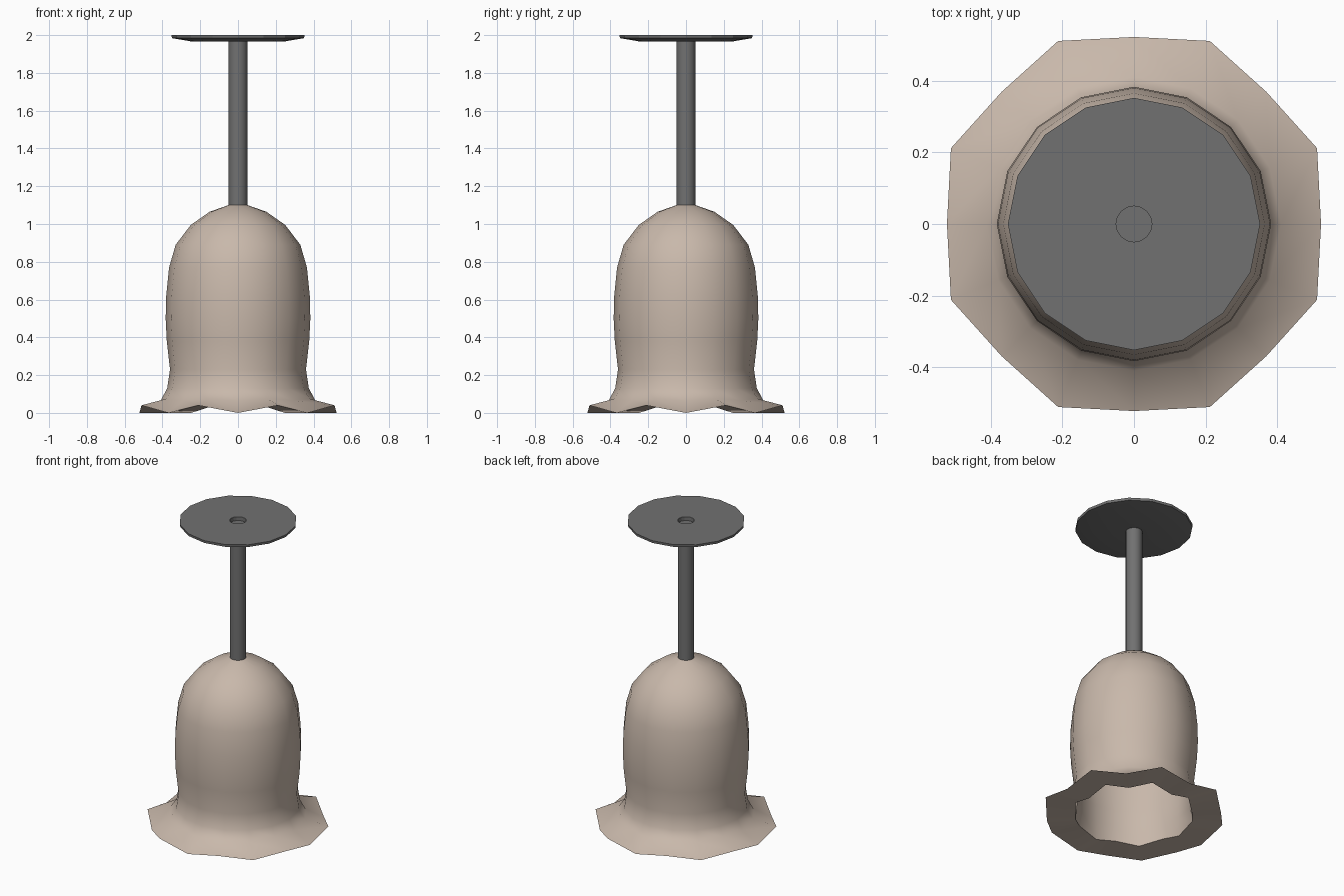
import bpy, bmesh, math

if "Cube" in bpy.data.objects:
    bpy.data.objects.remove(bpy.data.objects["Cube"])

SIDES = 16


def material(name, color):
    m = bpy.data.materials.new(name)
    m.diffuse_color = (*color, 1)
    m.use_nodes = True
    m.node_tree.nodes["Principled BSDF"].inputs["Base Color"].default_value = m.diffuse_color
    return m


def lathe(name, profile, mat, sharp_angle, cap_start=False, cap_end=False):
    """Spin a profile; each point is (r, z) or (r, z, r_odd, z_odd) for wavy rings."""
    bm = bmesh.new()
    rings = []
    for p in profile:
        even, odd = p[:2], (p[2:] or p[:2])
        ring = []
        for i in range(SIDES):
            r, z = odd if i % 2 else even
            a = math.tau * i / SIDES
            ring.append(bm.verts.new((r * math.cos(a), r * math.sin(a), z)))
        rings.append(ring)
    for a, b in zip(rings, rings[1:]):
        for i in range(SIDES):
            j = (i + 1) % SIDES
            bm.faces.new((a[i], a[j], b[j], b[i]))
    if cap_start:
        bm.faces.new(rings[0])
    if cap_end:
        bm.faces.new(rings[-1])
    bmesh.ops.recalc_face_normals(bm, faces=bm.faces)
    me = bpy.data.meshes.new(name)
    bm.to_mesh(me)
    bm.free()
    me.materials.append(mat)
    ob = bpy.data.objects.new(name, me)
    bpy.context.collection.objects.link(ob)
    bpy.ops.object.select_all(action='DESELECT')
    ob.select_set(True)
    bpy.context.view_layer.objects.active = ob
    bpy.ops.object.shade_smooth_by_angle(angle=math.radians(sharp_angle))
    return ob


beige = material("warm_beige_glass", (0.58, 0.48, 0.405))
grey = material("dark_grey_metal", (0.165, 0.165, 0.165))

# Bell shade: outer wall, wavy flared rim, flat underside, inner wall
outer = [(0.05, 1.10), (0.15, 1.065), (0.25, 0.995), (0.33, 0.89),
         (0.365, 0.77), (0.38, 0.62), (0.383, 0.50), (0.377, 0.38),
         (0.36, 0.23), (0.375, 0.13), (0.41, 0.065, 0.41, 0.075)]
rim = [(0.522, 0.0, 0.553, 0.04), (0.35, 0.0, 0.366, 0.035)]
inner = [(0.345, 0.12), (0.345, 0.23), (0.362, 0.38), (0.368, 0.50),
         (0.365, 0.62), (0.35, 0.77), (0.316, 0.88), (0.24, 0.98),
         (0.145, 1.048), (0.05, 1.082)]
lathe("bell_shade", outer + rim + inner, beige, 75, cap_end=True)

# Hanging rod
lathe("hanging_rod", [(0.05, 1.08), (0.05, 1.975)], grey, 40,
      cap_start=True, cap_end=True)

# Ceiling plate with a shallow centre hole
lathe("ceiling_plate", [(0.05, 1.967), (0.25, 1.967), (0.35, 1.984),
                        (0.352, 2.0), (0.05, 2.0), (0.05, 1.967)], grey, 20)
